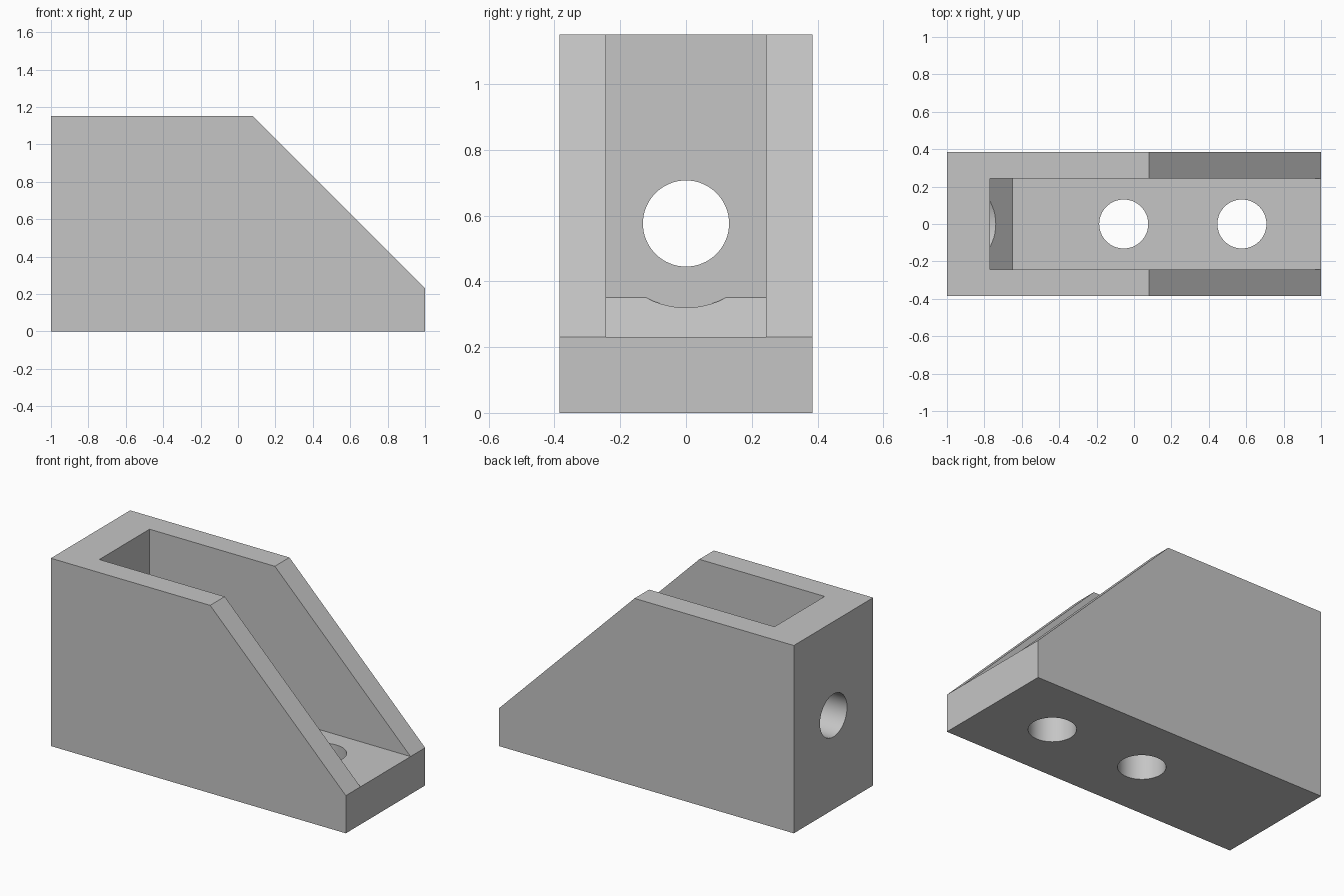
import bpy, bmesh, math
from mathutils import Matrix

if "Cube" in bpy.data.objects:
    bpy.data.objects.remove(bpy.data.objects["Cube"], do_unlink=True)

HALF_WIDTH, INNER = 0.384, 0.243
HEIGHT, FLOOR = 1.151, 0.231
BORE, BORE_Z = 0.131, 0.576

grey = bpy.data.materials.new("light grey")
grey.use_nodes = True
colour = (0.56, 0.56, 0.56, 1)
grey.diffuse_color = colour
grey.node_tree.nodes["Principled BSDF"].inputs["Base Color"].default_value = colour


def add_object(name, bm):
    bmesh.ops.recalc_face_normals(bm, faces=bm.faces)
    mesh = bpy.data.meshes.new(name)
    bm.to_mesh(mesh)
    bm.free()
    mesh.materials.append(grey)
    obj = bpy.data.objects.new(name, mesh)
    bpy.context.collection.objects.link(obj)
    return obj


def side_profile(name, points, half):
    """Extrude an x-z outline across the width."""
    bm = bmesh.new()
    face = bm.faces.new([bm.verts.new((x, -half, z)) for x, z in points])
    ext = bmesh.ops.extrude_face_region(bm, geom=[face])
    verts = [v for v in ext["geom"] if isinstance(v, bmesh.types.BMVert)]
    bmesh.ops.translate(bm, verts=verts, vec=(0, 2 * half, 0))
    return add_object(name, bm)


def cylinder(name, radius, length, centre, along_x=False, clamp=None):
    bm = bmesh.new()
    turn = Matrix.Rotation(math.pi / 2, 4, "Y") if along_x else Matrix()
    bmesh.ops.create_cone(bm, cap_ends=True, segments=64, radius1=radius,
                          radius2=radius, depth=length,
                          matrix=Matrix.Translation(centre) @ turn)
    if clamp:
        for v in bm.verts:
            v.co.y = max(-clamp, min(clamp, v.co.y))
        bmesh.ops.remove_doubles(bm, verts=bm.verts, dist=1e-5)
    return add_object(name, bm)


# Solid block with a sloping front end
bracket = side_profile("bracket_body", [
    (-1, 0), (1, 0), (1, FLOOR), (0.08, HEIGHT), (-1, HEIGHT)], HALF_WIDTH)

cutters = [
    # Open channel with a sloped fillet at the foot of the end wall
    side_profile("channel_cutter", [
        (-0.77, 0.351), (-0.65, FLOOR), (1.2, FLOOR), (1.2, 1.4), (-0.77, 1.4)], INNER),
    # Round clearance scooped from the fillet
    cylinder("clearance_cutter", 0.256, 0.17, (-0.685, 0, BORE_Z), True, INNER - 0.001),
    # Bolt hole through the end wall
    cylinder("wall_hole_cutter", BORE, 0.5, (-0.9, 0, BORE_Z), True),
]
# Two bolt holes through the floor
for x in (-0.055, 0.577):
    cutters.append(cylinder("floor_hole_cutter", BORE, 0.6, (x, 0, 0.1)))

for cutter in cutters:
    cutter.hide_render = True
    mod = bracket.modifiers.new(cutter.name, "BOOLEAN")
    mod.operation = "DIFFERENCE"
    mod.solver = "EXACT"
    mod.object = cutter

# Bake the cuts and drop the helpers
graph = bpy.context.evaluated_depsgraph_get()
result = bpy.data.meshes.new_from_object(bracket.evaluated_get(graph))
bracket.modifiers.clear()
bracket.data = result
for cutter in cutters:
    bpy.data.objects.remove(cutter, do_unlink=True)

result.materials.clear()
result.materials.append(grey)
for poly in result.polygons:
    poly.material_index = 0

bpy.ops.object.select_all(action="DESELECT")
bracket.select_set(True)
bpy.context.view_layer.objects.active = bracket
bpy.ops.object.shade_smooth_by_angle(angle=math.radians(30))
